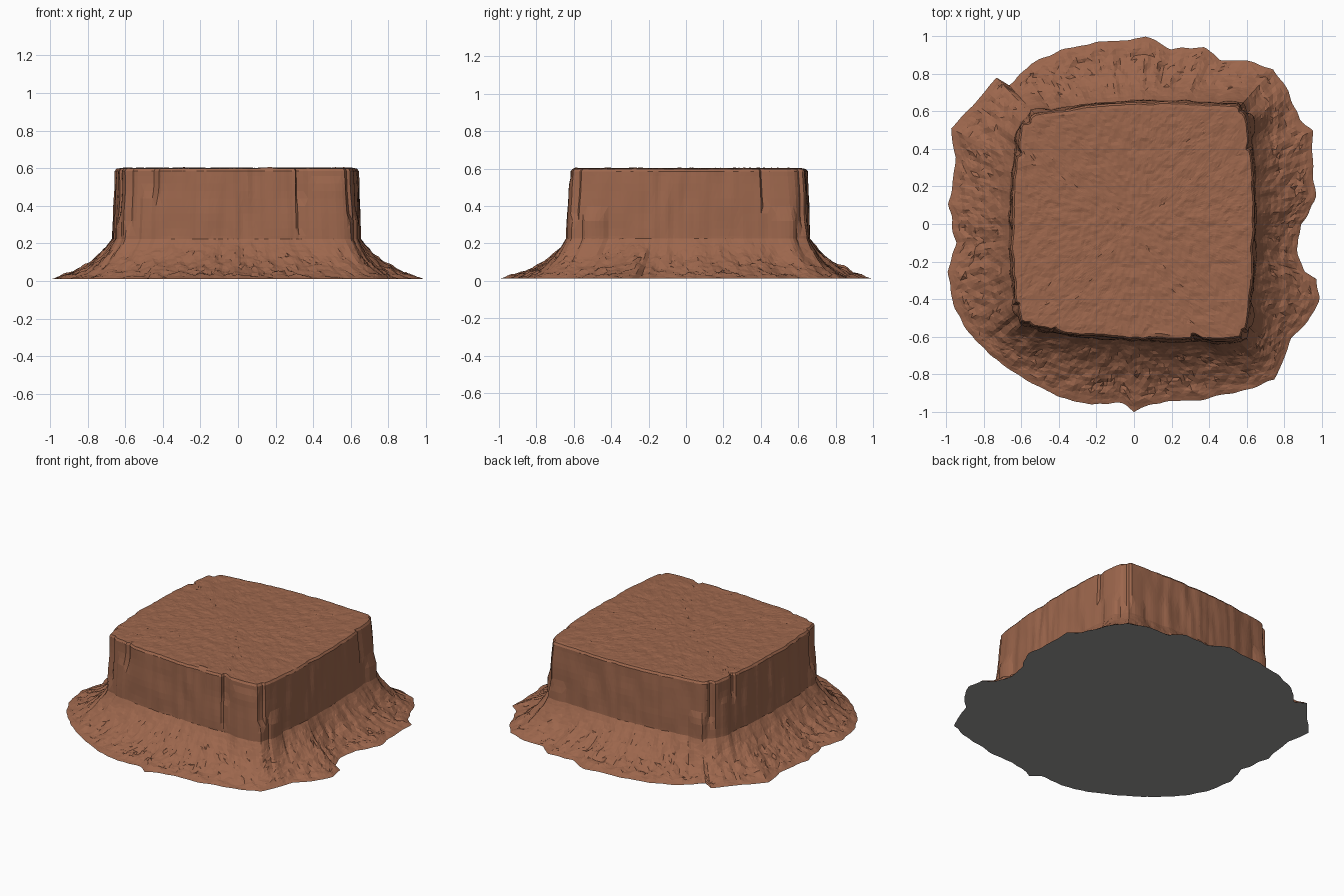
import bpy
import math
import random
from mathutils import Vector, noise

if "Cube" in bpy.data.objects:
    bpy.data.objects.remove(bpy.data.objects["Cube"])

random.seed(4)
N = 300  # points round each ring


def material(name, rgb):
    m = bpy.data.materials.new(name)
    m.diffuse_color = (*rgb, 1)
    m.use_nodes = True
    m.node_tree.nodes["Principled BSDF"].inputs["Base Color"].default_value = m.diffuse_color
    return m


CLAY = material("red brown rock", (0.335, 0.134, 0.073))
GREY = material("grey underside", (0.33, 0.325, 0.32))

# Plan outlines, read anticlockwise: cliff edge and foot of the scree
CLIFF = [(.64, 0), (.635, .3), (.605, .55), (.575, .635), (.4, .64), (.1, .65), (-.2, .635),
         (-.38, .61), (-.53, .585), (-.6, .53), (-.62, .42), (-.645, .2), (-.65, 0), (-.645, -.25),
         (-.625, -.42), (-.595, -.53), (-.5, -.555), (-.3, -.59), (0, -.61), (.3, -.615),
         (.5, -.615), (.59, -.6), (.605, -.52), (.635, -.25)]
FOOT = [(.89, 0), (.97, .13), (.945, .33), (.95, .5), (.88, .56), (.82, .7), (.74, .82), (.6, .87),
        (.46, .87), (.38, .94), (.2, .93), (.06, 1), (-.02, .98), (-.2, .965), (-.36, .94),
        (-.55, .85), (-.67, .74), (-.73, .78), (-.82, .67), (-.98, .51), (-.95, .35), (-.985, .1),
        (-.95, -.1), (-.99, -.25), (-.96, -.44), (-.88, -.58), (-.76, -.7), (-.58, -.83),
        (-.4, -.92), (-.22, -.96), (-.05, -.95), (0, -1), (.05, -.97), (.2, -.94), (.4, -.93),
        (.6, -.88), (.75, -.83), (.8, -.7), (.84, -.6), (.93, -.52), (.99, -.4), (.97, -.29),
        (.9, -.25), (.865, -.13)]

# Rock ribs against the cliff: angle in degrees, half width, height, depth
RIBS = [(-38, .07, .39, .025), (40, .07, .39, .025), (-52, .10, .56, .015), (-130, .05, .5, .012),
        (-145, .06, .35, .02), (130, .06, .4, .02), (143, .05, .5, .012), (52, .05, .35, .012)]
# Short clefts in the cliff: angle, half width, depth, bottom height
CLEFTS = [(-61, .04, .022, .4), (-62, .02, .015, .22), (-45, .03, .02, .3), (-127, .02, .016, .4),
          (-137, .03, .018, .25), (34, .02, .018, .36), (47, .03, .02, .25), (136, .03, .02, .3),
          (148, .03, .018, .42), (215, .02, .015, .3)]


def radius(outline, a):
    """Distance from the centre to the outline along angle a."""
    c, s = math.cos(a), math.sin(a)
    for p, q in zip(outline, outline[1:] + outline[:1]):
        dx, dy = q[0] - p[0], q[1] - p[1]
        d = c * dy - s * dx
        if abs(d) < 1e-9:
            continue
        r = (p[0] * dy - p[1] * dx) / d
        u = (p[0] * s - p[1] * c) / d
        if r > 0 and -1e-6 <= u <= 1 + 1e-6:
            return r
    return 1


def bump(a, deg, width):
    d = (a - math.radians(deg) + math.pi) % math.tau - math.pi
    return max(0, 1 - (d / width) ** 2)


def rough(x, y, z, scale):
    return noise.noise(Vector((x, y, z)) * scale)


ANG = [math.tau * i / N for i in range(N)]
R_CLIFF = [radius(CLIFF, a) for a in ANG]
R_FOOT = [radius(FOOT, a) + .012 * rough(math.cos(a), math.sin(a), 7, 13) for a in ANG]


def wall_point(i, z):
    a, c, s = ANG[i], math.cos(ANG[i]), math.sin(ANG[i])
    r = R_CLIFF[i] + .015 * max(0, .58 - z) / .36
    r += .007 * rough(c, s, z * .2, 14) + .007 * rough(c, s, z, 6)
    for deg, w, h, d in RIBS:
        r += d * bump(a, deg, w) ** .5 * min(1, max(0, (h - z) / .06))
    for deg, w, d, low in CLEFTS:
        r -= d * bump(a, deg, w) * min(1, max(0, (z - low) / .06))
    if z > .585:
        r -= .012 * (z - .585) / .015
    return r * c, r * s, z


def loft(name, rings, mat, centre=None):
    """Skin a list of rings; optionally close the last ring to a centre point."""
    verts = [p for ring in rings for p in ring]
    faces = []
    for k in range(len(rings) - 1):
        for i in range(N):
            j = (i + 1) % N
            a, b, c, d = k * N + i, k * N + j, k * N + N + j, k * N + N + i
            faces += [(a, b, c), (a, c, d)] if (i + k) % 2 else [(a, b, d), (b, c, d)]
    if centre:
        verts.append(centre)
        o = (len(rings) - 1) * N
        faces += [(o + i, o + (i + 1) % N, len(verts) - 1) for i in range(N)]
    me = bpy.data.meshes.new(name)
    me.from_pydata(verts, [], faces)
    me.materials.append(mat)
    ob = bpy.data.objects.new(name, me)
    bpy.context.collection.objects.link(ob)
    return ob


# Steep cliff wall
heights = [.2, .24, .28, .32, .36, .4, .44, .48, .52, .56, .585, .598]
loft("cliff_wall", [[wall_point(i, z) for i in range(N)] for z in heights], CLAY)

# Gently bumpy flat summit
rim = [wall_point(i, .598) for i in range(N)]
rings = [rim]
for k in range(1, 36):
    f = 1 - k / 36
    rings.append([(x * f, y * f, .6 + .005 * rough(x * f, y * f, 0, 16)
                   + .004 * rough(x * f, y * f, 5, 40)) for x, y, z in rim])
loft("summit", rings, CLAY, (0, 0, .6))

# Rubble scree sloping out to the ragged foot
PROFILE = [(0, .225), (.07, .195), (.15, .165), (.25, .133), (.36, .105), (.48, .08),
           (.6, .059), (.72, .042), (.83, .03), (.92, .02), (1, .011)]
rings = []
for (t0, z0), (t1, z1) in zip(PROFILE[:0:-1], PROFILE[-2::-1]):
    for t, z in ((t0, z0), ((t0 + t1) / 2, (z0 + z1) / 2)):
        ring = []
        for i, a in enumerate(ANG):
            x, y, _ = wall_point(i, .22)
            r0 = math.hypot(x, y)
            r = r0 + (R_FOOT[i] - r0) * t
            c, s = math.cos(a), math.sin(a)
            loose = min(1, 4 * t + .2) * min(1, 5 * (1 - t))
            h = z + loose * (.012 * rough(c, s, t * .15, 16) + .014 * rough(c * r, s * r, 3, 24)
                             + random.uniform(-.003, .003))
            ring.append((r * c, r * s, max(h, .011)))
        rings.append(ring)
rings.append([wall_point(i, .225) for i in range(N)])
loft("scree_slope", rings, CLAY)

# Flat underside, facing down
low = [(x, y, .01) for x, y, z in rings[0]]
under = loft("underside", [low], GREY, (0, 0, .01))
under.data.flip_normals()
